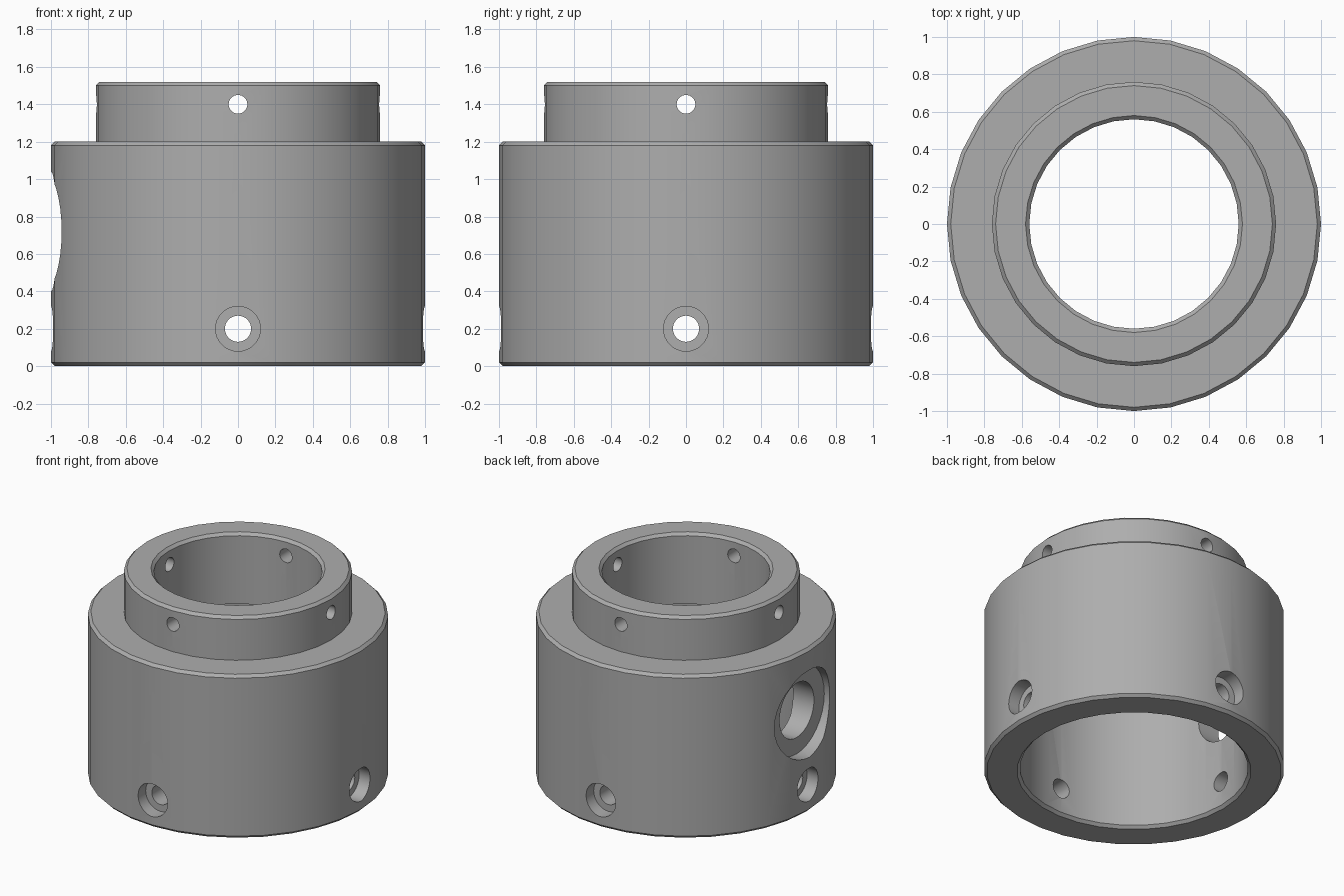
import bpy, bmesh, math
from mathutils import Matrix, Vector

if "Cube" in bpy.data.objects:
    bpy.data.objects.remove(bpy.data.objects["Cube"], do_unlink=True)

SEGMENTS = 32
CHAMFER = 0.02
BODY_R, SPIGOT_R, BORE_R, SOCKET_R = 1.0, 0.76, 0.56, 0.76
SHOULDER_Z, TOP_Z, SOCKET_Z = 1.2, 1.52, 1.0


def make_material(name, colour):
    mat = bpy.data.materials.new(name)
    mat.use_nodes = True
    mat.diffuse_color = colour
    mat.node_tree.nodes["Principled BSDF"].inputs["Base Color"].default_value = colour
    return mat


def make_object(name, bm):
    mesh = bpy.data.meshes.new(name)
    bmesh.ops.recalc_face_normals(bm, faces=bm.faces)
    bm.to_mesh(mesh)
    bm.free()
    obj = bpy.data.objects.new(name, mesh)
    bpy.context.collection.objects.link(obj)
    return obj


def lathe(name, profile):
    """Closed ring made by turning a closed (radius, height) profile about z."""
    bm = bmesh.new()
    rings = []
    for i in range(SEGMENTS):
        a = math.tau * i / SEGMENTS
        rings.append([bm.verts.new((r * math.cos(a), r * math.sin(a), z)) for r, z in profile])
    for i, ring in enumerate(rings):
        after = rings[(i + 1) % SEGMENTS]
        for j in range(len(profile)):
            k = (j + 1) % len(profile)
            bm.faces.new((ring[j], after[j], after[k], ring[k]))
    return make_object(name, bm)


def drill(target, angle, z, radius, start, end=1.2):
    """Cut a radial cylinder between two distances from the axis."""
    spin = Matrix.Rotation(angle, 4, "Z")
    centre = spin @ Vector(((start + end) / 2, 0, z))
    bm = bmesh.new()
    bmesh.ops.create_cone(
        bm, cap_ends=True, segments=SEGMENTS, radius1=radius, radius2=radius, depth=end - start,
        matrix=Matrix.Translation(centre) @ spin @ Matrix.Rotation(math.pi / 2, 4, "Y"))
    cutter = make_object("drill_cutter", bm)
    cutter.hide_render = True
    mod = target.modifiers.new("hole", "BOOLEAN")
    mod.operation, mod.solver, mod.object = "DIFFERENCE", "EXACT", cutter
    bpy.context.view_layer.objects.active = target
    bpy.ops.object.modifier_apply(modifier=mod.name)
    bpy.data.objects.remove(cutter, do_unlink=True)


# Stepped sleeve: socket below, narrower spigot above, chamfered rims
c = CHAMFER
collar = lathe("stepped_collar", [
    (SOCKET_R + c, 0), (BODY_R - c, 0), (BODY_R, c),
    (BODY_R, SHOULDER_Z - c), (BODY_R - c, SHOULDER_Z), (SPIGOT_R, SHOULDER_Z),
    (SPIGOT_R, TOP_Z - c), (SPIGOT_R - c, TOP_Z),
    (BORE_R + c, TOP_Z), (BORE_R, TOP_Z - c),
    (BORE_R, SOCKET_Z), (SOCKET_R, SOCKET_Z), (SOCKET_R, c),
])
collar.data.materials.append(make_material("grey_metal", (0.42, 0.42, 0.42, 1)))

# Four counterbored screw holes near the base and four pin holes in the spigot
for quarter in range(4):
    angle = quarter * math.pi / 2
    drill(collar, angle, 0.2, 0.12, 0.9)
    drill(collar, angle, 0.2, 0.07, 0.4)
    drill(collar, angle, 1.4, 0.05, 0.3)

# Large counterbored port on one side
drill(collar, math.pi, 0.72, 0.32, 0.9)
drill(collar, math.pi, 0.72, 0.2, 0.4)

# Smooth walls with crisp edges
bpy.ops.object.select_all(action="DESELECT")
collar.select_set(True)
bpy.context.view_layer.objects.active = collar
bpy.ops.object.shade_smooth_by_angle(angle=math.radians(30))
